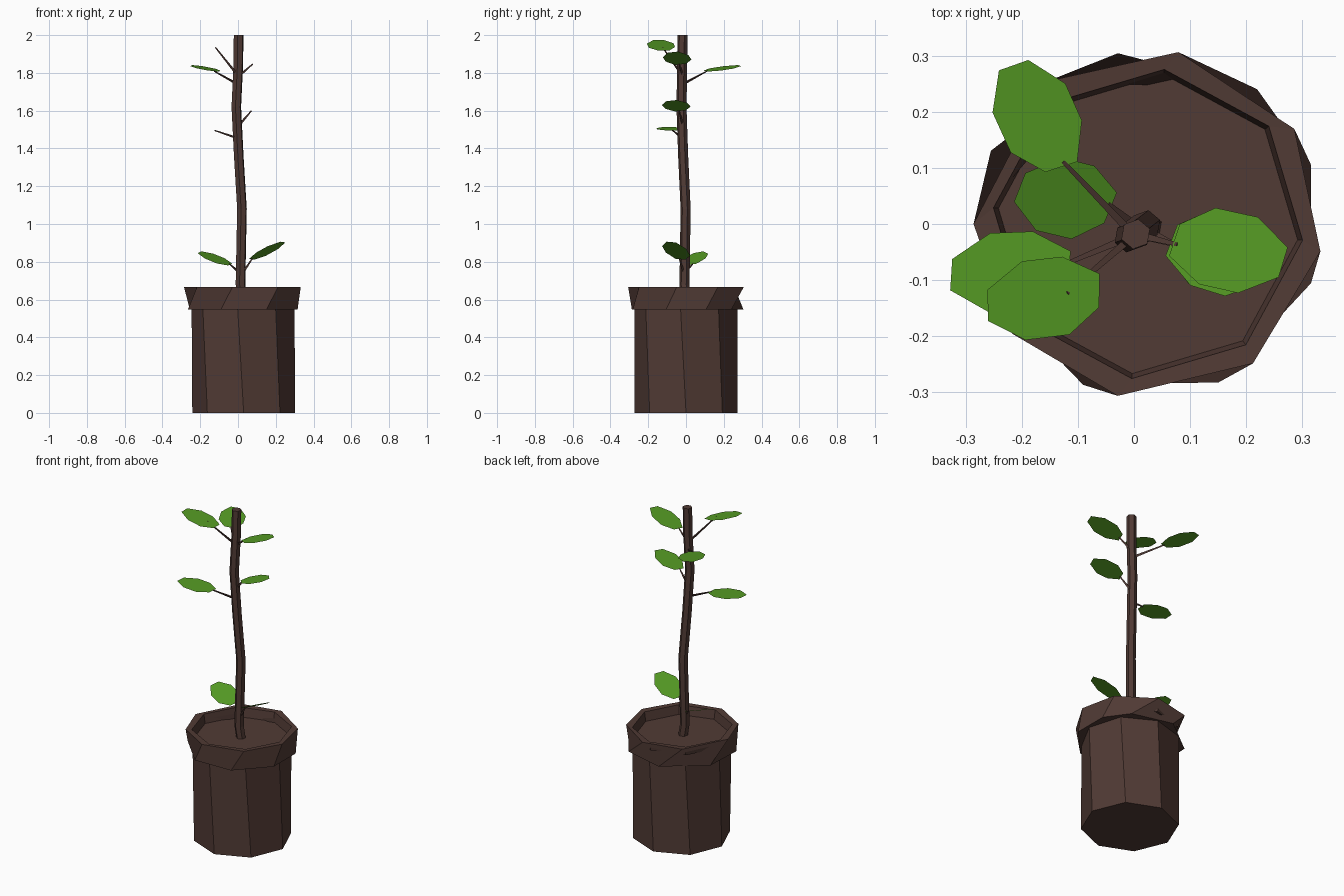
import bpy
from math import cos, sin, radians
from mathutils import Vector as V

if "Cube" in bpy.data.objects:
    bpy.data.objects.remove(bpy.data.objects["Cube"])


def material(name, rgb):
    m = bpy.data.materials.new(name)
    m.diffuse_color = (*rgb, 1)
    m.use_nodes = True
    m.node_tree.nodes["Principled BSDF"].inputs["Base Color"].default_value = m.diffuse_color
    return m


BROWN = material("bark brown", (0.082, 0.043, 0.035))
GREEN = material("leaf green", (0.093, 0.332, 0.018))


def make(name, verts, faces, mat):
    me = bpy.data.meshes.new(name)
    me.from_pydata([tuple(v) for v in verts], [], faces)
    me.materials.append(mat)
    ob = bpy.data.objects.new(name, me)
    bpy.context.collection.objects.link(ob)
    return ob


def loft(name, rings, mat, cap_start=True, cap_end=True):
    """Skin a list of equal-length counter-clockwise rings."""
    n = len(rings[0])
    verts = [p for r in rings for p in r]
    faces = []
    for k in range(len(rings) - 1):
        for i in range(n):
            j = (i + 1) % n
            faces.append((k*n + i, k*n + j, (k+1)*n + j, (k+1)*n + i))
    if cap_start:
        faces.append(tuple(reversed(range(n))))
    if cap_end:
        faces.append(tuple(range((len(rings) - 1)*n, len(rings)*n)))
    return make(name, verts, faces, mat)


def ring(r, z, angles, cx=0.025):
    return [V((cx + r*cos(radians(a)), r*sin(radians(a)), z)) for a in angles]


def octagon(phase):
    return [phase + 45*i for i in range(8)]


# Pot body, slightly twisted octagon
loft("pot_body", [ring(0.272, 0, octagon(0), 0.03),
                  ring(0.274, 0.55, octagon(-6), 0.027)], BROWN, cap_end=False)

# Rim: underside, irregular outer wall, lip, inner wall, soil
low = [-20, 20, 51, 100, 155, 200, 248, 294]
top = [-9, 33, 80, 125, 180, 219, 260, 307]
loft("pot_rim_and_soil", [
    ring(0.262, 0.547, octagon(-6)),
    ring(0.309, 0.547, low),
    ring(0.311, 0.667, top),
    ring(0.277, 0.665, octagon(-6)),
    ring(0.268, 0.61, octagon(-6))], BROWN, cap_start=False)

# Bent stem
path = [(0.025, -0.005, 0.60), (0.013, -0.008, 0.68), (0.021, -0.002, 1.08),
        (0.004, -0.015, 1.36), (-0.009, -0.024, 1.62), (0.002, -0.02, 1.85),
        (0.003, -0.018, 2.0)]
loft("stem", [[V((x + 0.027*cos(radians(a)), y + 0.027*sin(radians(a)), z))
               for a in range(20, 380, 60)] for x, y, z in path], BROWN)


def twig(name, a, b):
    """Thin three-sided tapered twig."""
    a, b = V(a), V(b)
    d = (b - a).normalized()
    u = d.cross(V((0, 0, 1))).normalized()
    w = d.cross(u)
    tri = [radians(t) for t in (90, 210, 330)]
    loft(name, [[p + (u*cos(t) + w*sin(t))*r for t in tri]
                for p, r in ((a, 0.008), (b, 0.004))], BROWN)


# Leaf outline: distance along the leaf, half-width fraction
OUTLINE = [(0, -0.3), (0.28, -0.9), (0.62, -1), (0.95, -0.5),
           (1, 0.25), (0.72, 0.9), (0.35, 1), (0.06, 0.5)]


def leaf(name, base, tip, side, half=0.073):
    """Flat leaf from base to tip; side sets the tilt across it."""
    base, d = V(base), V(tip) - V(base)
    s = V(side)
    n = d.cross(s).normalized()
    s = n.cross(d).normalized()
    if n.z < 0:
        s, n = -s, -n
    make(name, [base + d*t + s*w*half for t, w in OUTLINE],
         [tuple(range(8))], GREEN)


# name, twig start, leaf base, leaf tip, tilt direction across the leaf
leaves = [
    ("low_right", (0.02, -0.01, 0.735), (0.065, -0.035, 0.812), (0.245, -0.07, 0.905), (0.2, 1, -0.22)),
    ("low_left", (0.0, 0.0, 0.75), (-0.035, 0.035, 0.785), (-0.21, 0.057, 0.85), (0.1, 1, 0.28)),
    ("mid_left", (0.0, -0.02, 1.455), (-0.11, -0.07, 1.495), (-0.33, -0.10, 1.514), (0, 1, 0)),
    ("mid_right", (0.01, -0.02, 1.53), (0.06, -0.035, 1.597), (0.245, -0.07, 1.655), (0, 1, 0)),
    ("top_right", (0.01, -0.02, 1.79), (0.065, -0.035, 1.843), (0.272, -0.06, 1.912), (0, 1, 0)),
    ("top_back", (-0.01, -0.01, 1.745), (-0.12, 0.10, 1.808), (-0.225, 0.283, 1.84), (1, 0.6, -0.08)),
    ("top_front", (0.0, -0.02, 1.785), (-0.057, -0.11, 1.917), (-0.264, -0.155, 1.975), (0, 1, 0)),
]
for name, start, base, tip, side in leaves:
    b, t = V(base), V(tip)
    end = b.lerp(t, 0.3 if name == "top_front" else 0.06)
    twig(name + "_twig", start, end)
    leaf(name + "_leaf", base, tip, side)
